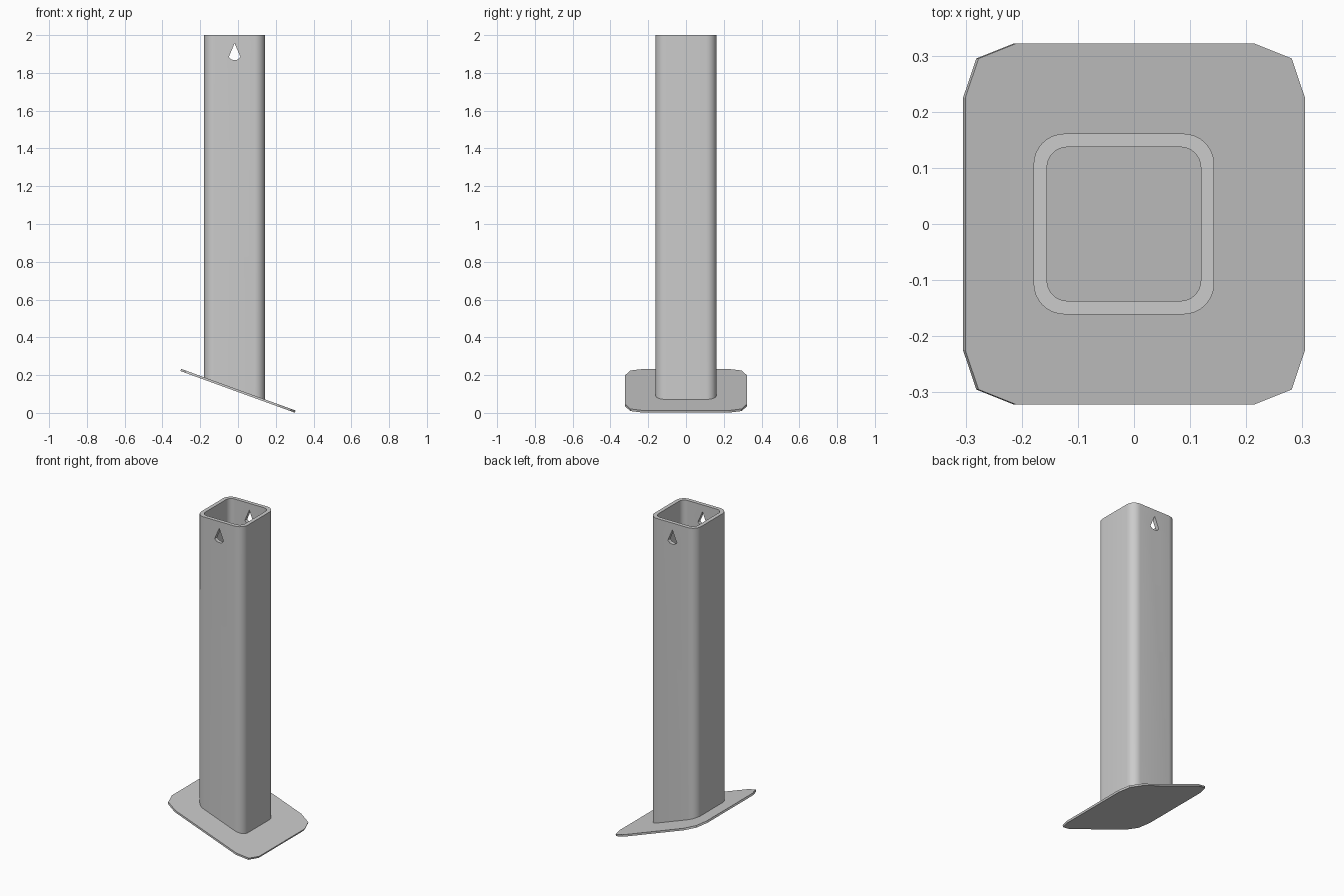
import bpy
import bmesh
import math

if "Cube" in bpy.data.objects:
    bpy.data.objects.remove(bpy.data.objects["Cube"], do_unlink=True)

TILT = math.radians(20)
PLATE_Z = 0.117
TUBE_X = -0.018
TOP = 2.0

grey = bpy.data.materials.new("plain grey")
grey.use_nodes = True
grey.diffuse_color = (0.6, 0.6, 0.6, 1)
grey.node_tree.nodes["Principled BSDF"].inputs["Base Color"].default_value = (0.6, 0.6, 0.6, 1)


def finish(bm, name):
    bmesh.ops.recalc_face_normals(bm, faces=bm.faces)
    mesh = bpy.data.meshes.new(name)
    bm.to_mesh(mesh)
    bm.free()
    mesh.materials.append(grey)
    obj = bpy.data.objects.new(name, mesh)
    bpy.context.collection.objects.link(obj)
    return obj


def prism(name, points, offset):
    """Extrude a closed 3D outline along an offset."""
    bm = bmesh.new()
    face = bm.faces.new([bm.verts.new(p) for p in points])
    ext = bmesh.ops.extrude_face_region(bm, geom=[face], use_keep_orig=True)
    moved = [g for g in ext["geom"] if isinstance(g, bmesh.types.BMVert)]
    bmesh.ops.translate(bm, verts=moved, vec=offset)
    return finish(bm, name)


def rounded_square(half, radius, steps=8):
    points = []
    for quarter in range(4):
        mid = math.radians(45 + 90 * quarter)
        cx = math.copysign(half - radius, math.cos(mid))
        cy = math.copysign(half - radius, math.sin(mid))
        for i in range(steps + 1):
            a = math.radians(90 * (quarter + i / steps))
            points.append((cx + radius * math.cos(a), cy + radius * math.sin(a)))
    return points


# Tilted foot plate with clipped corners
thick = 0.012
corner = [(0.322, 0.225), (0.297, 0.295), (0.225, 0.322)]
outline = []
for sx, sy in ((1, 1), (-1, 1), (-1, -1), (1, -1)):
    pts = corner if sx * sy > 0 else corner[::-1]
    outline += [(sx * x, sy * y, -thick / 2) for x, y in pts]
plate = prism("foot_plate", outline, (0, 0, thick))
plate.rotation_euler.y = TILT
plate.location.z = PLATE_Z

# Hollow square tube, its lower end cut along the plate
bm = bmesh.new()
loops = []
for half, radius in ((0.161, 0.055), (0.137, 0.036)):
    ring = [(x + TUBE_X, y) for x, y in rounded_square(half, radius)]
    low = [bm.verts.new((x, y, PLATE_Z - math.tan(TILT) * x)) for x, y in ring]
    high = [bm.verts.new((x, y, TOP)) for x, y in ring]
    loops.append((low, high))
(out_low, out_high), (in_low, in_high) = loops
for a, b in ((out_low, out_high), (out_high, in_high), (in_high, in_low), (in_low, out_low)):
    for i in range(len(a)):
        j = (i + 1) % len(a)
        bm.faces.new((a[i], a[j], b[j], b[i]))
tube = finish(bm, "square_tube")

# Teardrop hole through the front and back walls
drop = [(0, 1.957), (-0.031, 1.884), (-0.018, 1.871), (0, 1.867), (0.018, 1.871), (0.031, 1.884)]
cutter = prism("hole_cutter", [(x + TUBE_X, -0.4, z) for x, z in drop], (0, 0.8, 0))
cutter.hide_render = True
cut = tube.modifiers.new("teardrop hole", "BOOLEAN")
cut.operation = "DIFFERENCE"
cut.solver = "EXACT"
cut.object = cutter
bpy.ops.object.select_all(action="DESELECT")
bpy.context.view_layer.objects.active = tube
tube.select_set(True)
bpy.ops.object.modifier_apply(modifier=cut.name)
bpy.data.objects.remove(cutter, do_unlink=True)
bpy.ops.object.shade_smooth_by_angle(angle=math.radians(30))
